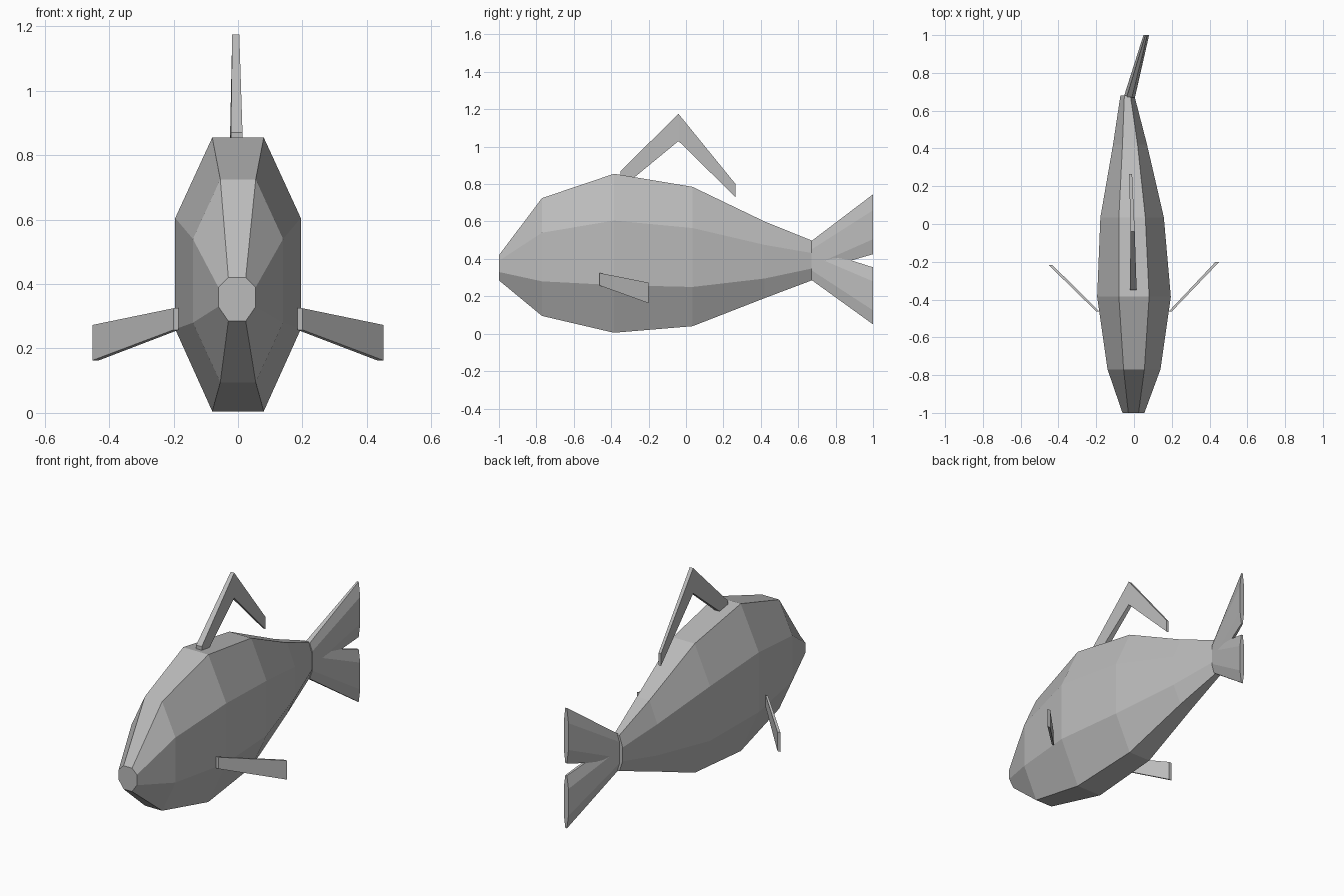
import bpy
import bmesh

cube = bpy.data.objects.get("Cube")
if cube:
    bpy.data.objects.remove(cube, do_unlink=True)

GREY = (0.5, 0.5, 0.5, 1)
grey = bpy.data.materials.new("plain grey")
grey.use_nodes = True
grey.diffuse_color = GREY
grey.node_tree.nodes["Principled BSDF"].inputs["Base Color"].default_value = GREY


def loft(name, rings):
    """Skin equal-sized point rings into a closed, flat-shaded solid."""
    bm = bmesh.new()
    loops = [[bm.verts.new(p) for p in ring] for ring in rings]
    for a, b in zip(loops, loops[1:]):
        for i in range(len(a)):
            j = (i + 1) % len(a)
            bm.faces.new((a[i], a[j], b[j], b[i]))
    bm.faces.new(loops[0])
    bm.faces.new(loops[-1])
    bmesh.ops.recalc_face_normals(bm, faces=bm.faces)
    mesh = bpy.data.meshes.new(name)
    bm.to_mesh(mesh)
    bm.free()
    mesh.materials.append(grey)
    obj = bpy.data.objects.new(name, mesh)
    bpy.context.collection.objects.link(obj)
    return obj


def octagon(y, cx, half, flat, bottom, low, high, top):
    """Eight-sided cross-section: half width, half top width, four heights."""
    right = [(flat, bottom), (half, low), (half, high), (flat, top)]
    left = [(-x, z) for x, z in reversed(right)]
    return [(cx + x, y, z) for x, z in right + left]


def blade(y, x0, x1, low, high):
    """Rectangular fin cross-section."""
    return [(x0, y, low), (x1, y, low), (x1, y, high), (x0, y, high)]


# Body, from blunt mouth to narrow tail root
loft("body", [
    octagon(-1.0, -0.003, 0.058, 0.027, 0.285, 0.33, 0.39, 0.42),
    octagon(-0.77, 0, 0.14, 0.055, 0.095, 0.28, 0.54, 0.725),
    octagon(-0.385, 0, 0.195, 0.08, 0.005, 0.26, 0.605, 0.855),
    octagon(0.035, -0.01, 0.168, 0.07, 0.04, 0.25, 0.565, 0.785),
    octagon(0.42, -0.021, 0.09, 0.04, 0.19, 0.295, 0.475, 0.60),
    octagon(0.68, -0.035, 0.037, 0.016, 0.288, 0.35, 0.43, 0.495),
])

# Two tail lobes sharing the tail root and bending to the left
loft("tail_upper_lobe", [
    octagon(0.67, -0.025, 0.03, 0.014, 0.33, 0.36, 0.45, 0.495),
    octagon(1.0, 0.065, 0.015, 0.005, 0.425, 0.505, 0.66, 0.745),
])
loft("tail_lower_lobe", [
    octagon(0.67, -0.025, 0.03, 0.014, 0.288, 0.34, 0.42, 0.46),
    octagon(1.0, 0.065, 0.015, 0.005, 0.05, 0.125, 0.28, 0.355),
])

# Bent back fin with a free trailing end
loft("back_fin", [
    blade(-0.35, -0.022, 0.014, 0.775, 0.87),
    blade(-0.04, -0.018, 0.004, 1.03, 1.175),
    blade(0.265, -0.026, -0.01, 0.73, 0.80),
])

# Swept side fins
for name, side, tip_y in (("left_side_fin", 1, -0.2), ("right_side_fin", -1, -0.217)):
    loft(name, [
        blade(-0.463, side * 0.184, side * 0.2, 0.258, 0.325),
        blade(tip_y, side * 0.432, side * 0.452, 0.163, 0.273),
    ])
